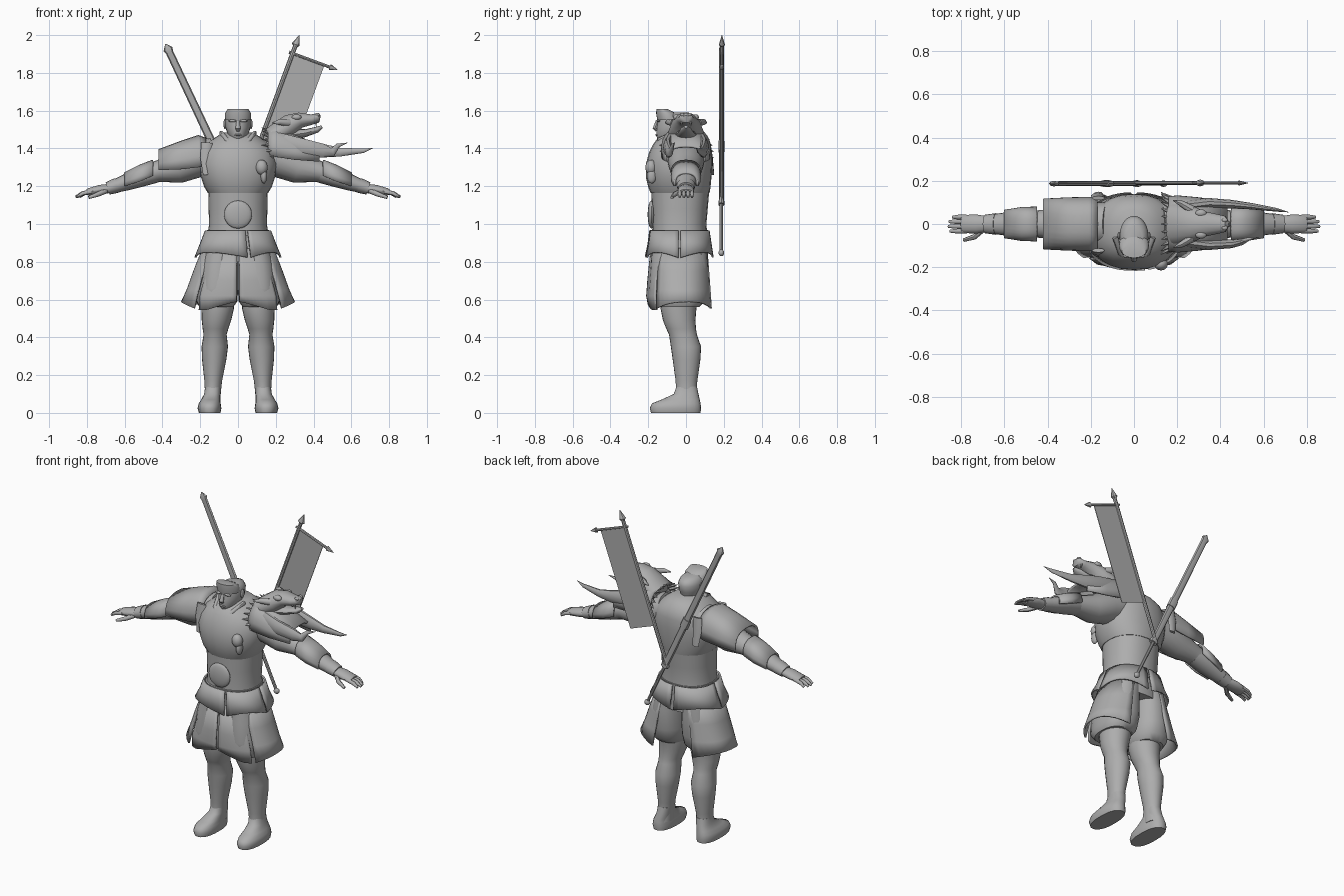
import bpy, bmesh, math
from mathutils import Vector

grey = bpy.data.materials.new("plain grey")
grey.diffuse_color = (0.42, 0.42, 0.42, 1)


def finish(name, bm, angle=45):
    bmesh.ops.recalc_face_normals(bm, faces=bm.faces)
    me = bpy.data.meshes.new(name)
    bm.to_mesh(me)
    bm.free()
    ob = bpy.data.objects.new(name, me)
    bpy.context.collection.objects.link(ob)
    me.materials.append(grey)
    bpy.ops.object.select_all(action='DESELECT')
    ob.select_set(True)
    bpy.context.view_layer.objects.active = ob
    if angle:
        bpy.ops.object.shade_smooth_by_angle(angle=math.radians(angle))
    return ob


def skin(bm, rings, closed=True, caps=True):
    vs = [[bm.verts.new(p) for p in r] for r in rings]
    n = len(vs[0])
    for r, s in zip(vs, vs[1:]):
        for i in range(n if closed else n - 1):
            j = (i + 1) % n
            bm.faces.new((r[i], r[j], s[j], s[i]))
    if caps:
        bm.faces.new(vs[0])
        bm.faces.new(vs[-1])


def power(v, e):
    return math.copysign(abs(v) ** e, v)


def stack(name, rows, n=24, e=0.9):
    """Upright body part; rows are (z, centre x, half width, front y, back y)."""
    bm = bmesh.new()
    rings = []
    for z, cx, w, f, b in rows:
        cy, d = (f + b) / 2, (b - f) / 2
        rings.append([(cx + w * power(math.cos(t), e), cy + d * power(math.sin(t), e), z)
                      for t in (2 * math.pi * i / n for i in range(n))])
    skin(bm, rings)
    return finish(name, bm)


def tube(name, pts, n=10, angle=45):
    """Limb along a path; points are (x, y, z, radius in y, radius across)."""
    bm = bmesh.new()
    c = [Vector(p[:3]) for p in pts]
    rings = []
    for i, p in enumerate(pts):
        d = (c[min(i + 1, len(c) - 1)] - c[max(i - 1, 0)]).normalized()
        u = Vector((0, 1, 0))
        u = (u - d * u.dot(d)).normalized()
        v = d.cross(u)
        rings.append([c[i] + u * p[3] * math.cos(t) + v * p[4] * math.sin(t)
                      for t in (2 * math.pi * k / n for k in range(n))])
    skin(bm, rings)
    return finish(name, bm, angle)


def solidify(ob, t):
    m = ob.modifiers.new("thickness", 'SOLIDIFY')
    m.thickness = t
    m.offset = 0
    return ob


def panel(name, a0, a1, rows, hem=lambda u, a: 0, t=0.01, n=12):
    """Curved skirt plate between two angles; hem gives the drop of the bottom edge."""
    bm = bmesh.new()
    rings = []
    for k, (z, w, f, b) in enumerate(rows):
        cy, d = (f + b) / 2, (b - f) / 2
        ring = []
        for i in range(n + 1):
            a = math.radians(a0 + (a1 - a0) * i / n)
            sag = hem(2 * i / n - 1, a) if k == len(rows) - 1 else 0
            ring.append((w * power(math.cos(a), .85), cy + d * power(math.sin(a), .85), z - sag))
        rings.append(ring)
    skin(bm, rings, closed=False, caps=False)
    return solidify(finish(name, bm), t)


def arch(name, rows, spread, t=0.012, n=14):
    """Armour shell over an arm; rows are (x, radius y, top z, bottom z)."""
    bm = bmesh.new()
    rings = []
    for x, ry, top, bot in rows:
        ring = []
        for i in range(n + 1):
            a = math.radians(-spread + 2 * spread * i / n)
            c = math.cos(math.radians(spread))
            h = max(0, (math.cos(a) - c) / (1 - c))
            ring.append((x, ry * power(math.sin(a), .8), bot + (top - bot) * h ** .7))
        rings.append(ring)
    skin(bm, rings, closed=False, caps=False)
    return solidify(finish(name, bm), t)


def ball(name, loc, size):
    bm = bmesh.new()
    bmesh.ops.create_uvsphere(bm, u_segments=20, v_segments=12, radius=1)
    for v in bm.verts:
        v.co = Vector([v.co[i] * size[i] + loc[i] for i in range(3)])
    return finish(name, bm)


# torso, chest armour and belt
stack("abdomen", [(.92, 0, .165, -.18, .115), (1.0, 0, .153, -.178, .108), (1.08, 0, .156, -.18, .115),
                  (1.2, 0, .158, -.185, .125)])
stack("chest_armour", [(1.165, 0, .16, -.188, .125), (1.195, 0, .178, -.2, .13), (1.25, 0, .197, -.213, .135),
                       (1.32, 0, .21, -.212, .14), (1.38, 0, .197, -.195, .138), (1.42, 0, .172, -.175, .13),
                       (1.455, 0, .125, -.15, .105), (1.485, 0, .08, -.1, .07)])
stack("belt", [(.94, 0, .163, -.188, .116), (.968, 0, .163, -.19, .116)])
ball("belly_medallion", (0, -.183, 1.05), (.074, .02, .074))
ball("chest_ornament", (.125, -.185, 1.3), (.032, .03, .04))
ball("chest_ornament_drop", (.137, -.182, 1.255), (.017, .025, .04))
for s in (-1, 1):
    tube("collar", [(s * .085, -.06, 1.478, .02, .012), (s * .06, -.135, 1.445, .015, .014),
                    (0, -.18, 1.38, .01, .012)])

# head
stack("head", [(1.38, 0, .07, -.12, .02), (1.43, 0, .06, -.12, .01), (1.445, 0, .035, -.15, .01),
               (1.47, 0, .053, -.158, .015), (1.51, 0, .066, -.155, .03), (1.55, 0, .067, -.15, .038),
               (1.575, 0, .058, -.145, .025), (1.59, 0, .04, -.13, -.01)], e=1)
stack("forehead_guard", [(1.55, 0, .068, -.152, -.03), (1.585, 0, .069, -.158, -.05),
                         (1.608, 0, .056, -.157, -.095)], e=1)
tube("nose", [(0, -.15, 1.545, .01, .008), (0, -.165, 1.505, .012, .014), (0, -.155, 1.495, .008, .01)], 8)
for s in (-1, 1):
    ball("ear", (s * .069, -.055, 1.53), (.008, .018, .027))
    ball("eyebrow", (s * .03, -.147, 1.546), (.022, .01, .007))
ball("lips", (0, -.153, 1.472), (.02, .009, .006))

# waist plates: two front, two back
for a, b in [(-179, -80), (-76, -1), (1, 88), (92, 179)]:
    panel("waist_plate", a, b, [(.965, .17, -.19, .12), (.9, .195, -.198, .13), (.85, .225, -.212, .142)],
          lambda u, a: .028 * u * u)
stack("hip_fill", [(.8, 0, .18, -.18, .11), (.94, 0, .16, -.175, .11)])

for s in (-1, 1):
    # baggy trousers and flared skirts
    stack("trouser_leg", [(.88, s * .085, .09, -.18, .11), (.78, s * .1, .102, -.188, .118),
                          (.66, s * .106, .108, -.197, .118), (.59, s * .112, .108, -.19, .1),
                          (.56, s * .115, .09, -.16, .07)], e=.85)
    rows = [(.87, .185, -.18, .12), (.75, .232, -.193, .13), (.65, .268, -.2, .138), (.588, .297, -.205, .145)]
    panel("side_skirt", *((-42, 66) if s > 0 else (114, 222)), rows, lambda u, a: .035 * u * u)
    panel("front_skirt", *((-89, -44) if s > 0 else (-136, -91)),
          [(.87, .18, -.183, .12), (.7, .237, -.2, .13), (.62, .265, -.206, .138), (.59, .272, -.2, .138)],
          lambda u, a: .045 * min(1, 1.8 * abs(math.cos(a))))
    # legs and boots
    stack("leg", [(.64, s * .11, .09, -.14, .07), (.55, s * .108, .086, -.134, .055),
                  (.49, s * .114, .078, -.122, .05), (.445, s * .119, .068, -.104, .053),
                  (.415, s * .121, .061, -.09, .058), (.35, s * .123, .07, -.08, .08),
                  (.28, s * .126, .064, -.07, .076), (.17, s * .131, .047, -.055, .06),
                  (.11, s * .133, .042, -.052, .055), (.05, s * .138, .045, -.06, .066)], e=1)
    stack("boot", [(0, s * .15, .057, -.185, .077), (.025, s * .151, .063, -.192, .08),
                   (.05, s * .15, .058, -.18, .077), (.07, s * .145, .05, -.13, .073),
                   (.1, s * .136, .043, -.065, .066), (.14, s * .132, .042, -.05, .058)], e=.85)

    # sleeves, forearms and guards
    tube("upper_arm", [(s * .12, 0, 1.37, .1, .09), (s * .22, 0, 1.34, .1, .095), (s * .32, 0, 1.295, .086, .08),
                       (s * .42, 0, 1.28, .066, .058), (s * .48, 0, 1.265, .06, .053)], 16)
    tube("forearm", [(s * .44, 0, 1.272, .062, .055), (s * .52, 0, 1.248, .066, .053),
                     (s * .6, 0, 1.218, .053, .043), (s * .69, 0, 1.187, .04, .03)], 16)
    arch("elbow_guard", [(s * .45, .075, 1.335, 1.255), (s * .52, .073, 1.308, 1.225), (s * .6, .06, 1.268, 1.2)], 95)
    tube("wrist_cuff", [(s * .64, 0, 1.205, .05, .04), (s * .69, 0, 1.188, .043, .034)], 16)
    # hands
    tube("palm", [(s * .68, 0, 1.188, .036, .025), (s * .73, 0, 1.182, .044, .026),
                  (s * .79, 0, 1.17, .042, .02), (s * .8, 0, 1.168, .036, .016)], 14)
    for y, l in [(-.033, .062), (-.011, .07), (.011, .066), (.032, .05)]:
        tube("finger", [(s * .775, y, 1.172, .011, .012), (s * (.79 + l * .5), y, 1.162, .011, .011),
                        (s * (.79 + l), y, 1.143, .007, .007)], 8)
    tube("thumb", [(s * .7, -.025, 1.175, .014, .014), (s * .74, -.06, 1.158, .013, .013),
                   (s * .79, -.075, 1.14, .008, .008)], 8)

# plain shoulder armour on one side
arch("shoulder_plate", [(-.17, .118, 1.45, 1.31), (-.21, .12, 1.465, 1.3), (-.3, .118, 1.435, 1.29),
                        (-.42, .112, 1.39, 1.285)], 95)
for y in (-.122, .12):
    tube("shoulder_strap", [(-.165, y, 1.43, .01, .03), (-.17, y * 1.1, 1.35, .01, .03),
                            (-.165, y * 1.18, 1.26, .008, .02)], 8)

# beast-headed shoulder armour on the other side
arch("beast_shoulder_plate", [(.16, .122, 1.5, 1.37), (.2, .127, 1.51, 1.355), (.3, .118, 1.47, 1.34),
                              (.43, .1, 1.41, 1.33)], 95)
tube("beast_head", [(.17, 0, 1.46, .1, .05), (.22, 0, 1.485, .095, .06), (.28, 0, 1.525, .08, .06),
                    (.33, 0, 1.55, .058, .042), (.39, 0, 1.553, .045, .028), (.425, 0, 1.562, .036, .026),
                    (.435, 0, 1.56, .02, .015)], 14)
tube("beast_jaw", [(.27, 0, 1.47, .06, .035), (.36, 0, 1.482, .042, .02), (.42, 0, 1.5, .03, .016),
                   (.445, 0, 1.515, .01, .008)], 12)
for s in (-1, 1):
    ball("beast_eye", (.31, s * .05, 1.565), (.026, .018, .016))
    ball("beast_nostril", (.42, s * .018, 1.578), (.014, .011, .01))
    tube("beast_fang", [(.41, s * .025, 1.545, .008, .008), (.415, s * .025, 1.515, .001, .001)], 6)
    tube("beast_ear", [(.27, s * .065, 1.535, .02, .02), (.22, s * .095, 1.54, .014, .016),
                       (.18, s * .11, 1.535, .002, .002)], 8)
    tip = (.715, .055, 1.402) if s > 0 else (.58, -.06, 1.43)
    tube("tusk", [(.24, s * .085, 1.43, .026, .05), (.34, s * .097, 1.405, .024, .05),
                  (.45, s * .092, 1.388, .02, .038), (.5 if s < 0 else .54, s * .083, 1.38, .015, .024),
                  (tip[0] - .05, tip[1] + s * .01, tip[2] - .014, .008, .012), tip + (.001, .001)], 10)
for i in range(15):
    a = math.radians(-100 + 200 * i / 14)
    y, z = math.sin(a), math.cos(a)
    tube("mane_spike", [(.18, .11 * y, 1.38 + .11 * z, .018, .014),
                        (.125, .148 * y, 1.375 + .135 * z, .001, .001)], 6)

# banner on the back
low, up = Vector((0, .19, 1.12)), Vector((.346, 0, .938))
side = Vector((.938, 0, -.346))


def rod(name, spec, o, d, n=8, angle=30):
    return tube(name, [tuple(o + d * t) + (ry, rx) for t, ry, rx in spec], n, angle)


rod("banner_pole", [(-.02, .01, .012), (.88, .01, .012)], low, up)
rod("banner_finial", [(.875, .012, .012), (.885, .016, .022), (.938, .001, .001)], low, up)
bar = low + up * .835
rod("banner_crossbar", [(-.02, .008, .008), (.215, .008, .008)], bar, side)
rod("crossbar_tip", [(.21, .012, .017), (.255, .001, .001)], bar, side)
bm = bmesh.new()
bm.faces.new([bm.verts.new(low + up * h + side * w) for h, w in ((.235, 0), (.835, 0), (.835, .18), (.235, .18))])
solidify(finish("banner_cloth", bm, 0), .004)

# sword on the back
pommel = Vector((.14, .187, .84))
d = (Vector((-.385, .187, 1.957)) - pommel).normalized()
rod("sword_grip", [(0, .009, .009), (.32, .01, .011)], pommel, d)
rod("sword_scabbard", [(.3, .012, .02), (.66, .012, .022), (1.18, .011, .02), (1.2, .013, .026),
                       (1.23, .001, .003)], pommel, d)
rod("sword_collar", [(.29, .016, .026), (.31, .016, .026)], pommel, d)
rod("scabbard_band", [(.6, .016, .028), (.66, .016, .028)], pommel, d)
ball("sword_pommel", pommel + d * .008, (.018, .015, .018))
